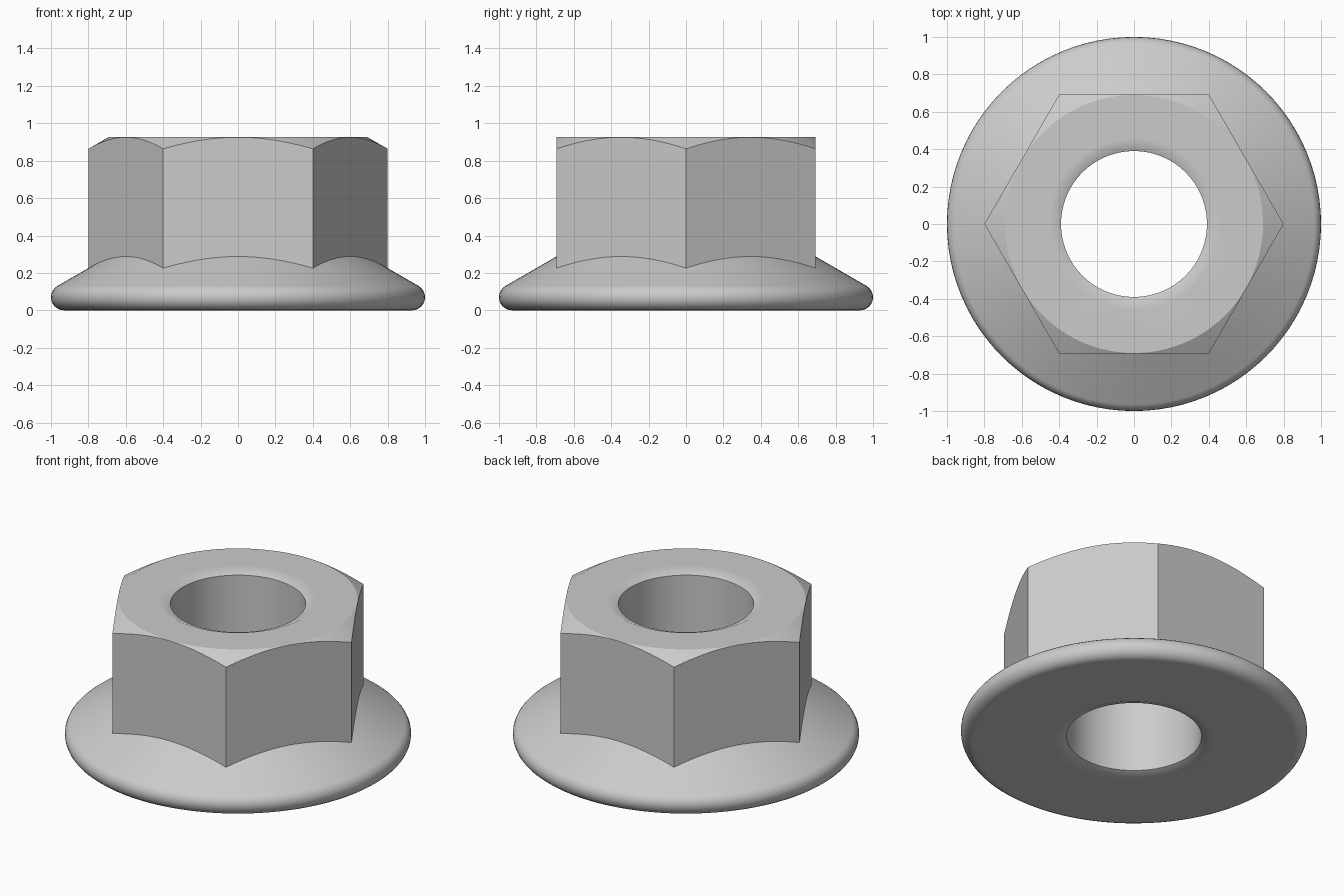
import bpy
import bmesh
from math import cos, sin, radians, sqrt, tau

SEGMENTS = 96
TOP = 0.927          # height of the nut
BORE = 0.39          # bore radius
SLOPE = 1 / sqrt(3)  # 30 degree chamfers

default = bpy.data.objects.get("Cube")
if default:
    bpy.data.objects.remove(default, do_unlink=True)

steel = bpy.data.materials.new("steel_grey")
steel.use_nodes = True
colour = (0.6, 0.6, 0.6, 1)
steel.diffuse_color = colour
steel.node_tree.nodes["Principled BSDF"].inputs["Base Color"].default_value = colour


def lathe(name, profile, sides=SEGMENTS):
    """Closed solid turned about z from (radius, height) points, bottom to top."""
    bm = bmesh.new()
    rings = [[bm.verts.new((r * cos(tau * i / sides), r * sin(tau * i / sides), z))
              for i in range(sides)] for r, z in profile]
    for low, high in zip(rings, rings[1:]):
        for i in range(sides):
            j = (i + 1) % sides
            bm.faces.new((low[i], low[j], high[j], high[i]))
    bm.faces.new(rings[0][::-1])
    bm.faces.new(rings[-1])
    mesh = bpy.data.meshes.new(name)
    bm.to_mesh(mesh)
    bm.free()
    mesh.materials.append(steel)
    obj = bpy.data.objects.new(name, mesh)
    bpy.context.collection.objects.link(obj)
    return obj


def select(obj):
    bpy.ops.object.select_all(action="DESELECT")
    obj.select_set(True)
    bpy.context.view_layer.objects.active = obj


def combine(target, tool, operation):
    """Apply a boolean and discard the tool solid."""
    select(target)
    mod = target.modifiers.new(operation.lower(), "BOOLEAN")
    mod.operation, mod.solver, mod.object = operation, "EXACT", tool
    bpy.ops.object.modifier_apply(modifier=mod.name)
    bpy.data.objects.remove(tool, do_unlink=True)


# Hexagonal body, its corners trimmed by a turned chamfer
nut = lathe("flanged_hex_nut", [(0.8, 0.12), (0.8, 1.1)], sides=6)
flat_radius = 0.69
envelope = lathe("chamfer_envelope", [
    (0.95, 0.05),
    (0.95, TOP - (0.95 - flat_radius) * SLOPE),
    (flat_radius, TOP)])
combine(nut, envelope, "INTERSECT")

# Conical flange with a rounded rim
rim = 0.07
angles = [radians(-90 + 150 * i / 10) for i in range(11)]
rounded = [(1 - rim + rim * cos(a), rim + rim * sin(a)) for a in angles]
edge_r, edge_z = rounded[-1]
flange = lathe("flange", rounded + [(0.5, edge_z + (edge_r - 0.5) * SLOPE)])
combine(nut, flange, "UNION")

# Bore with a shallow countersink at each end
sink, depth = 0.07, 0.03
bore = lathe("bore_cutter", [
    (BORE + 2 * sink, -depth),
    (BORE, depth),
    (BORE, TOP - depth),
    (BORE + 2 * sink, TOP + depth)])
combine(nut, bore, "DIFFERENCE")

# Smooth turned surfaces, crisp hexagon edges
select(nut)
bpy.ops.object.shade_smooth_by_angle(angle=radians(26))
weighted = nut.modifiers.new("weighted_normals", "WEIGHTED_NORMAL")
weighted.keep_sharp = True
